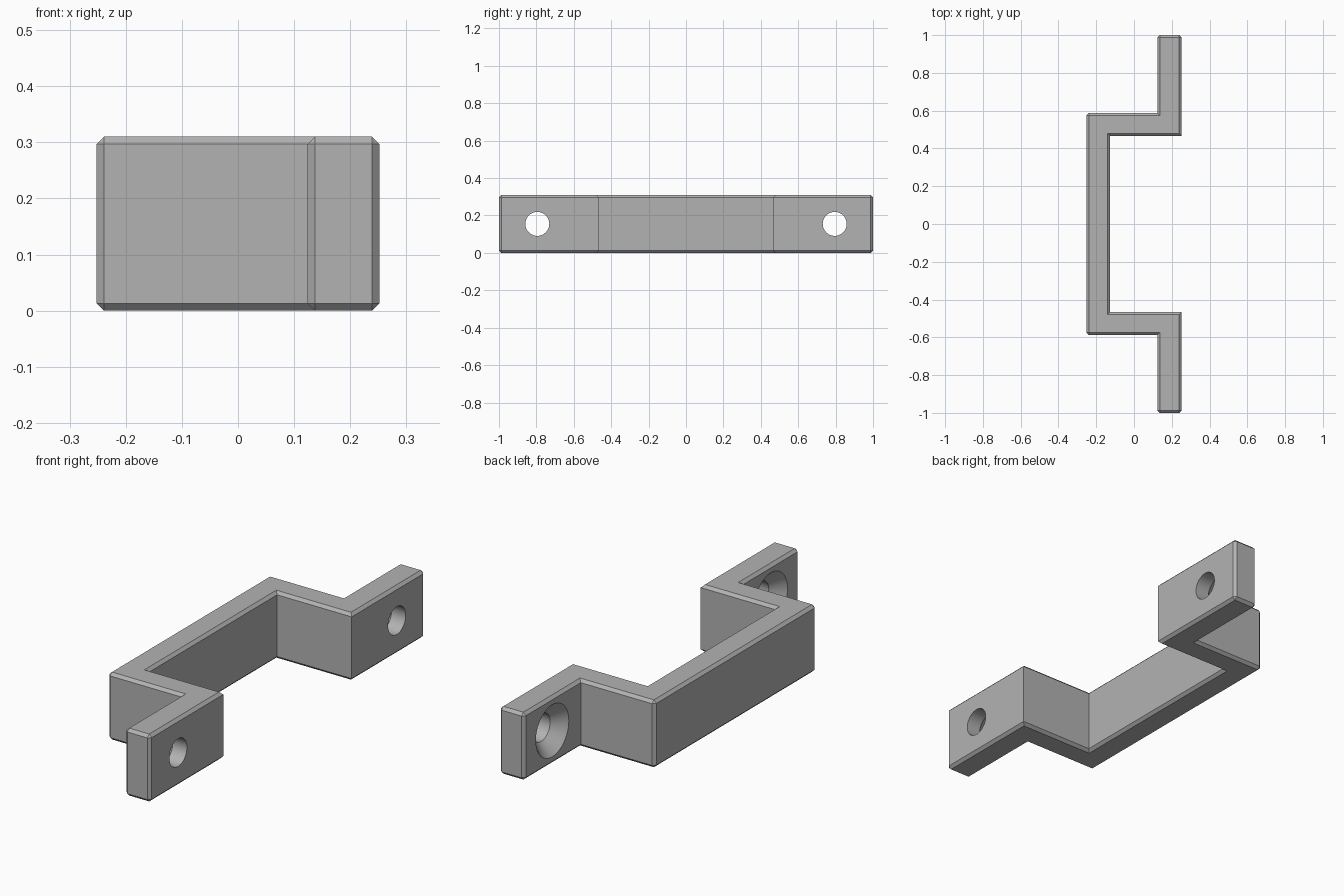
import bpy, bmesh, math
from mathutils import Vector

cube = bpy.data.objects.get("Cube")
if cube:
    bpy.data.objects.remove(cube, do_unlink=True)

HEIGHT, CHAMFER = 0.31, 0.013
X_OUT, X_BAR, X_FLANGE = 0.252, -0.128, 0.128 - 0.004
Y_IN, Y_OUT, Y_END = 0.467, 0.588, 1.0
HOLE_Y, HOLE_R, SINK_R = 0.795, 0.064, 0.12

grey = bpy.data.materials.new("metal grey")
grey.use_nodes = True
COLOUR = (0.45, 0.45, 0.45, 1)
grey.diffuse_color = COLOUR
grey.node_tree.nodes["Principled BSDF"].inputs["Base Color"].default_value = COLOUR


def make_object(name, bm):
    bmesh.ops.recalc_face_normals(bm, faces=bm.faces)
    mesh = bpy.data.meshes.new(name)
    bm.to_mesh(mesh)
    bm.free()
    mesh.materials.append(grey)
    obj = bpy.data.objects.new(name, mesh)
    bpy.context.collection.objects.link(obj)
    return obj


# Bracket: half outline mirrored in y, then extruded upwards
half = [(X_BAR, Y_IN), (X_OUT, Y_IN), (X_OUT, Y_END),
        (X_FLANGE, Y_END), (X_FLANGE, Y_OUT), (-X_OUT, Y_OUT)]
outline = half + [(x, -y) for x, y in reversed(half)]
bm = bmesh.new()
base = bm.faces.new([bm.verts.new((x, y, 0)) for x, y in outline])
top = bmesh.ops.extrude_face_region(bm, geom=[base])["geom"]
bmesh.ops.translate(bm, vec=(0, 0, HEIGHT),
                    verts=[v for v in top if isinstance(v, bmesh.types.BMVert)])


# Chamfer both rims, the flange ends and the outer bar corners
def is_chamfered(edge):
    a, b = (v.co for v in edge.verts)
    if abs(a.z - b.z) < 0.001:
        return True
    return abs(a.y) > Y_END - 0.001 or a.x < -X_OUT + 0.001


bmesh.ops.recalc_face_normals(bm, faces=bm.faces)
bmesh.ops.bevel(bm, geom=[e for e in bm.edges if is_chamfered(e)],
                offset=CHAMFER, segments=1, profile=0.5, affect='EDGES')
bracket = make_object("bracket", bm)


# Countersunk screw hole: a profile of (x, radius) spun about the x axis
def make_cutter(y):
    eps = 0.02
    depth = SINK_R - HOLE_R
    profile = [(X_FLANGE - eps, 0), (X_FLANGE - eps, SINK_R), (X_FLANGE, SINK_R),
               (X_FLANGE + depth, HOLE_R), (X_OUT + eps, HOLE_R), (X_OUT + eps, 0)]
    centre = Vector((0, y, HEIGHT / 2))
    bm = bmesh.new()
    verts = [bm.verts.new(centre + Vector((x, 0, r))) for x, r in profile]
    edges = [bm.edges.new(pair) for pair in zip(verts, verts[1:])]
    bmesh.ops.spin(bm, geom=verts + edges, cent=centre, axis=(1, 0, 0),
                   angle=math.tau, steps=40)
    bmesh.ops.remove_doubles(bm, verts=bm.verts, dist=0.0001)
    return make_object("hole_cutter", bm)


bpy.context.view_layer.objects.active = bracket
for side in (-1, 1):
    cutter = make_cutter(side * HOLE_Y)
    cutter.hide_render = True
    cut = bracket.modifiers.new("screw hole", 'BOOLEAN')
    cut.operation, cut.solver, cut.object = 'DIFFERENCE', 'EXACT', cutter
    bpy.ops.object.modifier_apply(modifier=cut.name)
    bpy.data.objects.remove(cutter, do_unlink=True)

# Smooth hole walls, crisp flat faces
bpy.ops.object.select_all(action='DESELECT')
bracket.select_set(True)
bpy.ops.object.shade_smooth_by_angle(angle=math.radians(25))
